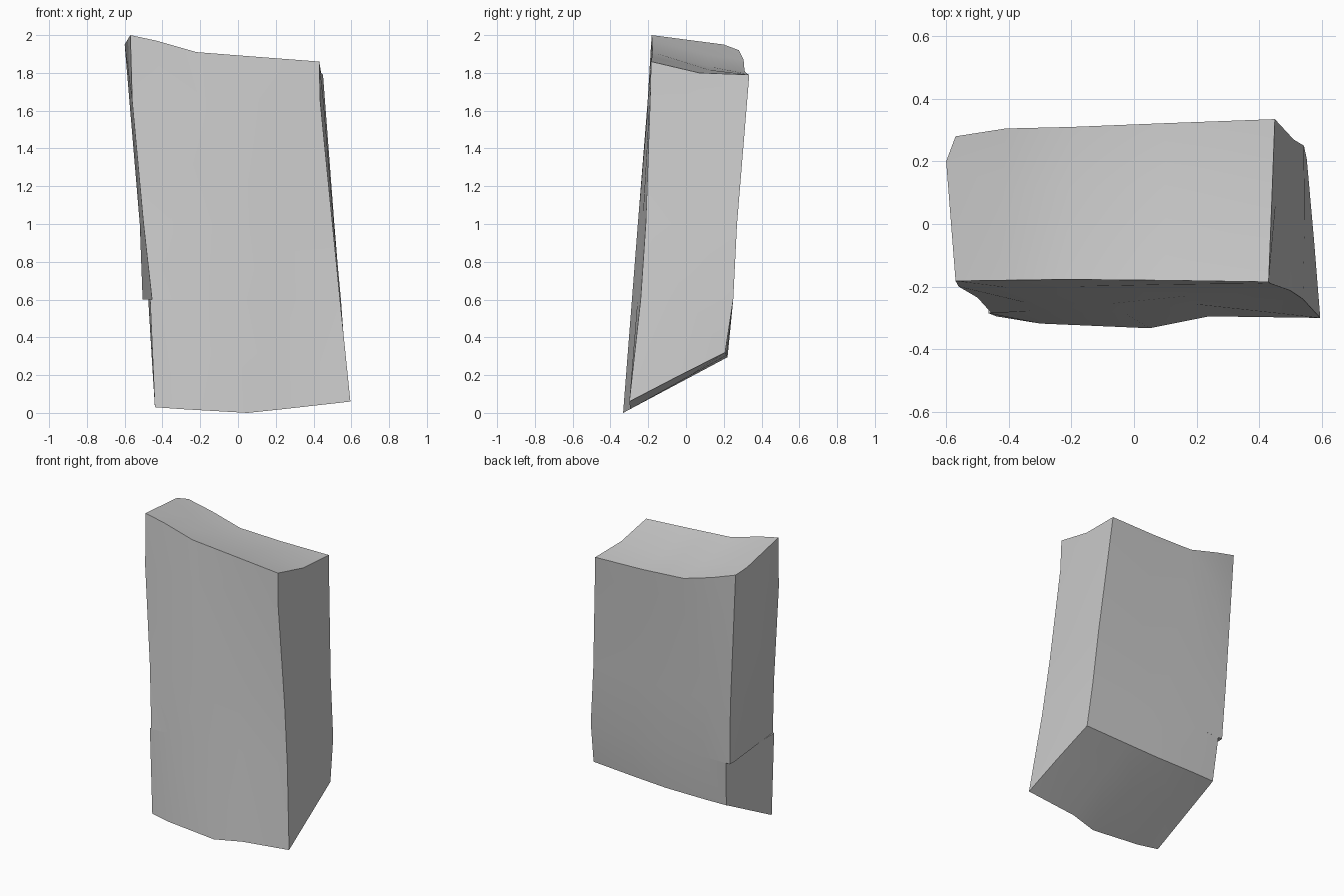
import bpy, bmesh, math
from mathutils import Vector

cube = bpy.data.objects.get("Cube")
if cube:
    bpy.data.objects.remove(cube, do_unlink=True)

# Vertical guide lines, each listed from the top rim to the bottom rim
front = [
    [(-.57, -.182, 2), (-.56, -.2, 1.65), (-.5, -.235, 1), (-.455, -.285, .6), (-.44, -.295, .03)],
    [(-.43, -.18, 1.97), (-.35, -.25, 1), (-.3, -.318, .02)],
    [(-.22, -.177, 1.91), (-.08, -.255, 1), (.05, -.333, 0)],
    [(.1, -.18, 1.885), (.17, -.23, 1), (.24, -.295, .02)],
    [(.43, -.185, 1.86), (.435, -.19, 1.65), (.5, -.213, 1), (.54, -.24, .6), (.595, -.3, .06)],
]
middle_left = [(-.6, .2, 1.95), (-.52, .2, 1), (-.505, .2, .6), (-.456, .19, .283)]
middle_right = [(.44, .07, 1.8), (.507, .04, 1), (.545, .01, .6), (.575, -.05, .19)]
back = [
    [(-.57, .28, 1.92), (-.52, .265, 1), (-.503, .247, .6), (-.455, .215, .295)],
    [(-.41, .305, 1.87), (-.34, .265, 1), (-.3, .25, .6), (-.3, .22, .295)],
    [(-.2, .31, 1.81), (-.08, .265, 1), (-.03, .25, .6), (0, .22, .295)],
    [(.1, .322, 1.795), (.17, .268, 1), (.22, .25, .6), (.24, .215, .305)],
    [(.45, .335, 1.79), (.51, .27, 1), (.543, .25, .6), (.552, .207, .32)],
]


def at_height(line, z):
    """Point of a guide line at a height."""
    for a, b in zip(line, line[1:]):
        if z >= b[2]:
            return Vector(a).lerp(Vector(b), (a[2] - z) / (a[2] - b[2]))
    return Vector(line[-1])


def column(line, step=0):
    """Resample a guide line; the ledge level is doubled, its lower copy moved by step."""
    points = [Vector(line[0])] + [at_height(line, z) for z in (1.65, 1, .6, .6)]
    points[-1].x += step
    return points + [Vector(line[-1])]


# Side walls: loft the columns round the slab, with a small ledge on one side
bm = bmesh.new()
loop = [column(front[0], -.01)] + [column(c) for c in front[1:]]
loop += [column(middle_right)] + [column(c) for c in reversed(back[1:])]
loop += [column(back[0], .03), column(middle_left, .03)]
walls = [[bm.verts.new(p) for p in c] for c in loop]
for c, d in zip(walls, walls[1:] + walls[:1]):
    for i in range(len(c) - 1):
        bm.faces.new((c[i], c[i + 1], d[i + 1], d[i]))


# Top and bottom caps: strips from the front rim through a middle row to the back
def cap(level, sag):
    rim = [c[level] for c in walls]
    f, right, b, left = rim[:5], rim[5], rim[6:11][::-1], rim[11]
    inner = []
    for p, q in list(zip(f, b))[1:4]:
        mid = p.co.lerp(q.co, .6)
        mid.z -= sag
        inner.append(bm.verts.new(mid))
    m = [left] + inner + [right]
    for near, far in ((f, m), (m, b)):
        for i in range(4):
            bm.faces.new((near[i], near[i + 1], far[i + 1], far[i]))


cap(0, .015)
cap(-1, 0)
bmesh.ops.remove_doubles(bm, verts=bm.verts, dist=.0005)
bmesh.ops.recalc_face_normals(bm, faces=bm.faces)

mesh = bpy.data.meshes.new("stone_slab")
bm.to_mesh(mesh)
bm.free()
slab = bpy.data.objects.new("stone_slab", mesh)
bpy.context.collection.objects.link(slab)

# Plain grey stone
grey = bpy.data.materials.new("stone_grey")
grey.use_nodes = True
grey.diffuse_color = (.6, .6, .6, 1)
grey.node_tree.nodes["Principled BSDF"].inputs["Base Color"].default_value = (.6, .6, .6, 1)
mesh.materials.append(grey)

bpy.context.view_layer.objects.active = slab
slab.select_set(True)
bpy.ops.object.shade_smooth_by_angle(angle=math.radians(30))
